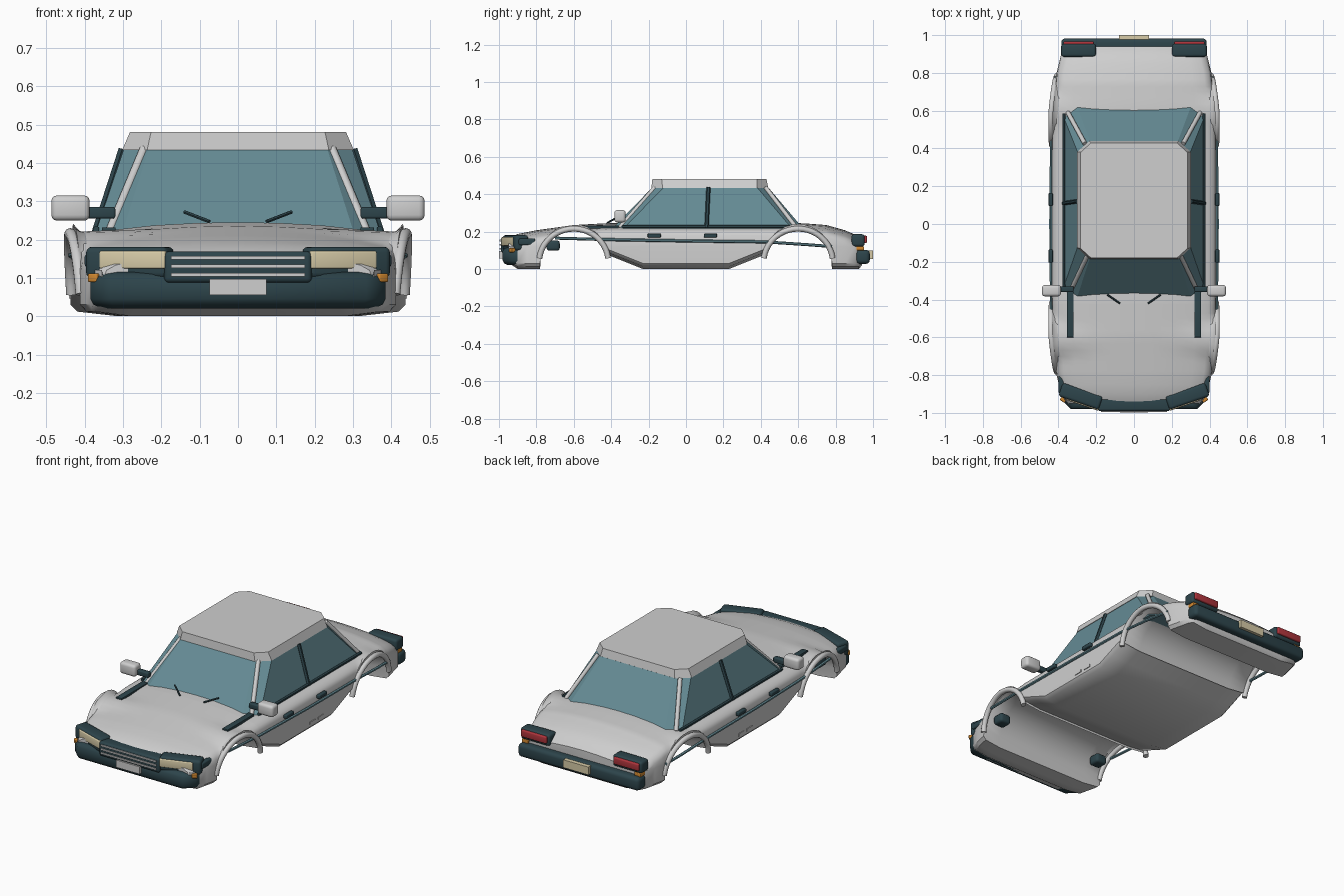
import bpy, bmesh, math
from mathutils import Vector

if "Cube" in bpy.data.objects:
    bpy.data.objects.remove(bpy.data.objects["Cube"])


def material(name, r, g, b):
    m = bpy.data.materials.new(name)
    m.use_nodes = True
    m.diffuse_color = (r, g, b, 1)
    m.node_tree.nodes["Principled BSDF"].inputs["Base Color"].default_value = (r, g, b, 1)
    return m


PAINT = material("pale grey paint", .62, .62, .62)
DARK = material("dark teal trim", .026, .058, .07)
GLASS = material("teal glass", .13, .26, .30)
CREAM = material("cream lens", .68, .60, .39)
ORANGE = material("orange lens", .65, .25, .03)
RED = material("red lens", .42, .035, .045)


def finish(bm, name, mat, smooth=True, angle=35):
    bmesh.ops.recalc_face_normals(bm, faces=bm.faces)
    mesh = bpy.data.meshes.new(name)
    bm.to_mesh(mesh)
    bm.free()
    ob = bpy.data.objects.new(name, mesh)
    bpy.context.collection.objects.link(ob)
    mesh.materials.append(mat)
    if smooth:
        bpy.ops.object.select_all(action='DESELECT')
        ob.select_set(True)
        bpy.context.view_layer.objects.active = ob
        bpy.ops.object.shade_smooth_by_angle(angle=math.radians(angle))
    return ob


def loft(name, rings, mat, **kw):
    bm = bmesh.new()
    vs = [[bm.verts.new(p) for p in ring] for ring in rings]
    n = len(vs[0])
    for a, b in zip(vs, vs[1:]):
        for i in range(n):
            bm.faces.new((a[i], a[(i + 1) % n], b[(i + 1) % n], b[i]))
    bm.faces.new(vs[0])
    bm.faces.new(vs[-1])
    return finish(bm, name, mat, **kw)


def box(name, centre, size, mat, bevel=0, yaw=0):
    bm = bmesh.new()
    bmesh.ops.create_cube(bm, size=1)
    bmesh.ops.scale(bm, vec=size, verts=bm.verts)
    if bevel:
        bmesh.ops.bevel(bm, geom=bm.edges[:], offset=bevel, segments=3, profile=.5, affect='EDGES')
    ob = finish(bm, name, mat, smooth=bevel > 0)
    ob.location = centre
    ob.rotation_euler.z = yaw
    return ob


def tube(name, points, radius, mat, sides=10):
    # sweep a round section along a path
    pts = [Vector(p) for p in points]
    rings = []
    for i, p in enumerate(pts):
        d = (pts[min(i + 1, len(pts) - 1)] - pts[max(i - 1, 0)]).normalized()
        u = d.cross(Vector((1, .01, 0))).normalized()
        v = d.cross(u)
        angles = [math.tau * k / sides for k in range(sides)]
        rings.append([p + radius * (math.cos(a) * u + math.sin(a) * v) for a in angles])
    return loft(name, rings, mat, angle=50)


def interp(table, t):
    if t <= table[0][0]:
        return table[0][1]
    for (a, p), (b, q) in zip(table, table[1:]):
        if t <= b:
            return p + (q - p) * (t - a) / (b - a)
    return table[-1][1]


# Body shell: cross-sections lofted from nose to tail, wheel arches in the lower line
TOP = [(-.95, .165), (-.9, .187), (-.8, .207), (-.6, .235), (-.42, .245), (.62, .245),
       (.75, .235), (.85, .207), (.9, .185), (.94, .15)]
WIDTH = [(-.95, .355), (-.9, .385), (-.8, .41), (-.6, .43), (-.4, .437), (.4, .437), (.6, .43),
         (.8, .41), (.9, .385), (.94, .36)]
AXLES, ARCH_Z, ARCH_R = (-.6, .6), .03, .18


def lower_line(y):
    d = min(abs(y - a) for a in AXLES)
    if d < ARCH_R:
        return ARCH_Z + math.sqrt(ARCH_R ** 2 - d ** 2)
    if abs(y) < .5:
        return max(0, (abs(y) - .23) * .4)
    return .0 if abs(y) < .93 else .02


def section(y):
    w, top, low = interp(WIDTH, y), interp(TOP, y), lower_line(y)
    half = [(.72 * w, low), (.96 * w, low + .012), (w, low + .03), (w, .12), (w * .99, top - .065),
            (w * .965, top - .045), (w * .9, top - .032), (w * .75, top - .02),
            (w * .5, top - .008), (w * .25, top - .002)]
    half = [(x, max(z, low + .002 * i)) for i, (x, z) in enumerate(half)]
    half = [(x, min(z, top)) for x, z in half]
    return ([(x, y, z) for x, z in half] + [(0, y, max(top, low + .02))]
            + [(-x, y, z) for x, z in reversed(half)] + [(0, y, low)])


stations = [-.95, -.93, -.9, -.85, -.8, -.32, -.23, 0, .23, .32, .8, .85, .9, .925, .94]
for axle in AXLES:
    stations += [axle - ARCH_R * math.cos(math.pi * k / 16) for k in range(17)]
loft("body_shell", [section(y) for y in sorted(stations)], PAINT, angle=40)


# Cabin: eight-sided glass below a pale roof
def octagon(x, y0, y1, cx, cy, z):
    right = [(x - cx, y0), (x, y0 + cy), (x, y1 - cy), (x - cx, y1)]
    return [(a, b, z) for a, b in right] + [(-a, b, z) for a, b in reversed(right)]


loft("cabin_glass", [octagon(.378, -.41, .64, .07, .06, .2),
                     octagon(.298, -.18, .44, .065, .06, .436)], GLASS, smooth=False)
loft("roof", [octagon(.302, -.185, .44, .065, .06, .434),
              octagon(.282, -.18, .43, .055, .05, .48)], PAINT, smooth=False)

# Front bumper, grille and number plates
bumper_rings = []
for z, inset in ((.02, .03), (.03, .008), (.045, 0), (.095, 0), (.11, .01), (.115, .025)):
    w, f = .385 - inset, -.98 + inset
    bumper_rings.append([(w - .05, f, z), (w, f + .05, z), (w, -.88, z),
                         (-w, -.88, z), (-w, f + .05, z), (-w + .05, f, z)])
loft("front_bumper", bumper_rings, DARK, angle=50)
box("front_plate", (0, -.988, .076), (.148, .022, .042), PAINT)
box("grille_frame", (0, -.955, .128), (.385, .07, .082), DARK, .012)
for i in range(3):
    box(f"grille_bar_{i + 1}", (0, -.99, .108 + .022 * i), (.35, .012, .009), PAINT)
box("rear_bumper", (0, .945, .065), (.77, .075, .075), DARK, .02)
box("rear_plate", (0, .988, .075), (.16, .024, .045), CREAM)

# Paired parts
for s, side in ((1, "left"), (-1, "right")):
    def name(part):
        return f"{side}_{part}"

    # lamps
    box(name("headlight_housing"), (s * .282, -.912, .14), (.225, .075, .082), DARK, .015, s * .33)
    box(name("headlight_lens"), (s * .272, -.945, .147), (.182, .03, .046), CREAM, .005, s * .33)
    box(name("front_indicator"), (s * .367, -.918, .1), (.03, .05, .022), ORANGE, .004, s * .6)
    box(name("front_side_lamp"), (s * .385, -.85, .145), (.03, .09, .035), DARK, .008)
    box(name("lamp_bucket"), (s * .34, -.71, .125), (.07, .07, .055), DARK, .015)
    box(name("tail_housing"), (s * .293, .92, .153), (.185, .07, .066), DARK, .014)
    box(name("tail_lens"), (s * .293, .95, .158), (.16, .035, .04), RED, .006)
    box(name("rear_indicator"), (s * .358, .93, .11), (.04, .045, .022), ORANGE, .004)

    # mirrors, wipers and bonnet strips
    box(name("mirror"), (s * .437, -.353, .282), (.1, .06, .066), PAINT, .015)
    box(name("mirror_arm"), (s * .36, -.345, .27), (.08, .03, .03), DARK, .006)
    tube(name("wiper"), [(s * .075, -.42, .247), (s * .14, -.375, .272)], .005, DARK, 6)
    box(name("bonnet_strip"), (s * .337, -.48, .224), (.036, .24, .016), DARK, .003)

    # pillars and window trim
    tube(name("front_pillar"), [(s * .335, -.355, .22), (s * .245, -.165, .436)], .012, PAINT)
    tube(name("rear_pillar"), [(s * .35, .59, .22), (s * .26, .425, .436)], .012, PAINT)
    tube(name("centre_pillar"), [(s * .372, .11, .22), (s * .302, .12, .436)], .011, DARK, 6)
    tube(name("window_sill"), [(s * .37, -.34, .227), (s * .37, .585, .227)], .009, DARK, 6)

    # door furniture and side trim
    trim = [(-.7, .165, .425), (-.42, .157, .438), (0, .15, .442), (.42, .145, .438),
            (.65, .13, .428), (.78, .12, .415)]
    tube(name("side_trim"), [(s * x, y, z) for y, z, x in trim], .008, GLASS, 6)
    for part, y in (("front", -.17), ("rear", .13)):
        box(name(part + "_door_handle"), (s * .441, y, .178), (.022, .07, .022), DARK, .005)
    for part, y in (("front", .05), ("rear", .125)):
        box(name(part + "_sill_plate"), (s * .437, y, .053), (.008, .05, .014), PAINT)

    # wheel arch lips
    for part, axle in (("front", AXLES[0]), ("rear", AXLES[1])):
        path = []
        for k in range(21):
            a = math.pi * (.04 + .92 * k / 20)
            y = axle - math.cos(a) * .185
            path.append((s * (interp(WIDTH, y) - .004 + .012 * math.sin(a)), y,
                         .035 + .18 * math.sin(a)))
        tube(name(part + "_arch_lip"), path, .015, PAINT)
